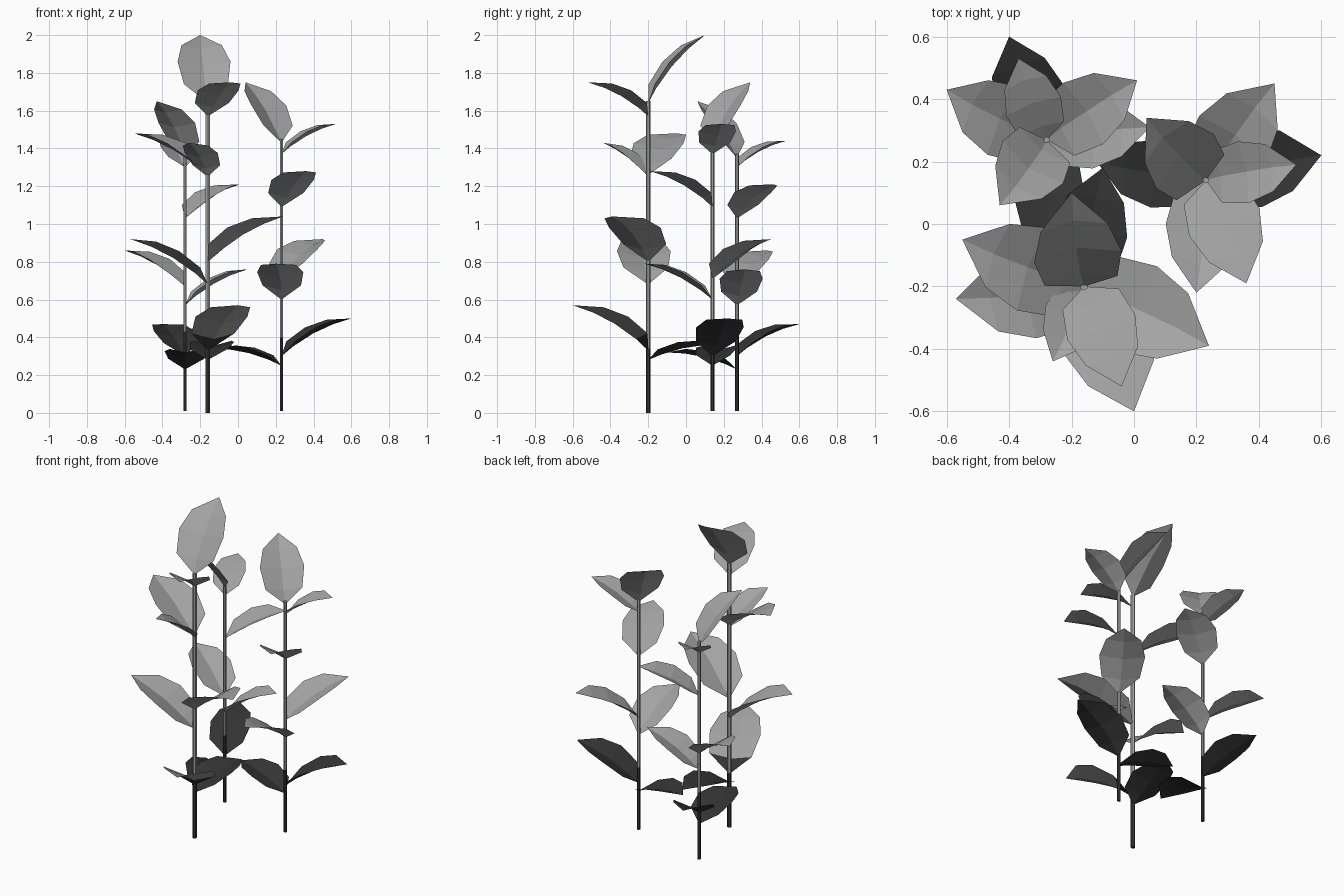
import bpy
import bmesh
from mathutils import Vector

default_cube = bpy.data.objects.get("Cube")
if default_cube:
    bpy.data.objects.remove(default_cube, do_unlink=True)


def make_material(name, value):
    mat = bpy.data.materials.new(name)
    mat.use_nodes = True
    colour = (value, value, value, 1.0)
    mat.diffuse_color = colour
    mat.node_tree.nodes["Principled BSDF"].inputs["Base Color"].default_value = colour
    return mat


LIGHT = make_material("light grey", 0.37)
DARK = make_material("dark grey", 0.035)


def add_object(name, bm, materials):
    mesh = bpy.data.meshes.new(name)
    bm.to_mesh(mesh)
    bm.free()
    for mat in materials:
        mesh.materials.append(mat)
    obj = bpy.data.objects.new(name, mesh)
    bpy.context.scene.collection.objects.link(obj)
    return obj


def make_stem(name, x, y, radius, bottom, split, top):
    """Thin hexagonal stem, dark below the split height."""
    for part, low, high, mat in (("lower", bottom, split, DARK), ("upper", split, top, LIGHT)):
        bpy.ops.mesh.primitive_cylinder_add(vertices=6, radius=radius, depth=high - low,
                                            location=(x, y, (low + high) / 2))
        stem = bpy.context.object
        stem.name = f"{name}_{part}_stem"
        stem.data.materials.append(mat)


# Leaf cross-sections: fraction along the leaf, half width relative to its length
SECTIONS = ((0.19, 0.25), (0.49, 0.3), (0.76, 0.23))
ARCH = 0.06
FOLD = 0.28
LEAN = 0.015


def make_leaf(name, base, tip, shade):
    """Arched leaf, folded along its midrib, pointing from base to tip."""
    axis = tip - base
    length = axis.length
    side = Vector((0, 0, 1)).cross(axis).normalized()
    normal = axis.cross(side).normalized()
    bm = bmesh.new()
    start = bm.verts.new(base)
    end = bm.verts.new(tip)
    rows = []
    for t, width in SECTIONS:
        middle = base + axis * t + normal * length * ARCH * 4 * t * (1 - t)
        row = []
        for sign in (-1, 0, 1):
            offset = side * (sign * width + LEAN) + normal * abs(sign) * width * FOLD
            row.append(bm.verts.new(middle + offset * length))
        rows.append(row)
    for i in (0, 1):
        base_faces = [bm.faces.new((start, rows[0][i], rows[0][i + 1]))]
        for a, b in zip(rows, rows[1:]):
            bm.faces.new((a[i], b[i], b[i + 1], a[i + 1]))
        bm.faces.new((rows[-1][i], end, rows[-1][i + 1]))
        # Mixed leaves are dark only next to the stem
        for face in base_faces:
            face.material_index = 1 if shade == "mixed" else 0
    bmesh.ops.recalc_face_normals(bm, faces=bm.faces)
    main = DARK if shade == "dark" else LIGHT
    add_object(name, bm, (main, DARK))


# Each plant: stem position, radius, bottom, split, top,
# then leaves as attachment height, tip x, tip y, tip z, shade
PLANTS = {
    "front": ((-0.16, -0.2, 0.013, 0, 0.34, 1.65), (
        (1.64, -0.2, 0.1, 2.0, "light"),
        (1.57, -0.04, -0.52, 1.75, "light"),
        (1.25, -0.26, -0.44, 1.43, "light"),
        (1.26, -0.55, -0.05, 1.48, "light"),
        (0.8, 0.24, -0.39, 1.04, "light"),
        (0.68, -0.57, -0.24, 0.92, "light"),
        (0.33, 0, -0.6, 0.57, "mixed"),
        (0.28, -0.1, 0.18, 0.36, "dark"))),
    "back": ((-0.28, 0.27, 0.01, 0.01, 0.43, 1.37), (
        (1.35, -0.43, 0.06, 1.65, "light"),
        (1.3, -0.37, 0.53, 1.44, "light"),
        (1.03, 0.01, 0.46, 1.21, "light"),
        (0.67, -0.6, 0.43, 0.86, "light"),
        (0.57, 0.05, 0.31, 0.76, "light"),
        (0.3, -0.4, 0.6, 0.47, "dark"),
        (0.23, -0.28, -0.1, 0.32, "dark"))),
    "left": ((0.23, 0.14, 0.01, 0.01, 0.4, 1.45), (
        (1.43, 0.04, 0.34, 1.75, "light"),
        (1.37, 0.52, 0.19, 1.53, "light"),
        (1.09, 0.36, -0.19, 1.28, "light"),
        (0.71, 0.45, 0.45, 0.92, "light"),
        (0.6, 0.2, -0.22, 0.79, "light"),
        (0.3, 0.6, 0.22, 0.5, "dark"),
        (0.25, -0.12, 0.2, 0.34, "dark"))),
}

for plant, (stem, leaves) in PLANTS.items():
    make_stem(plant, *stem)
    for number, (height, tx, ty, tz, shade) in enumerate(leaves, start=1):
        base = Vector((stem[0], stem[1], height))
        make_leaf(f"{plant}_leaf_{number}", base, Vector((tx, ty, tz)), shade)
